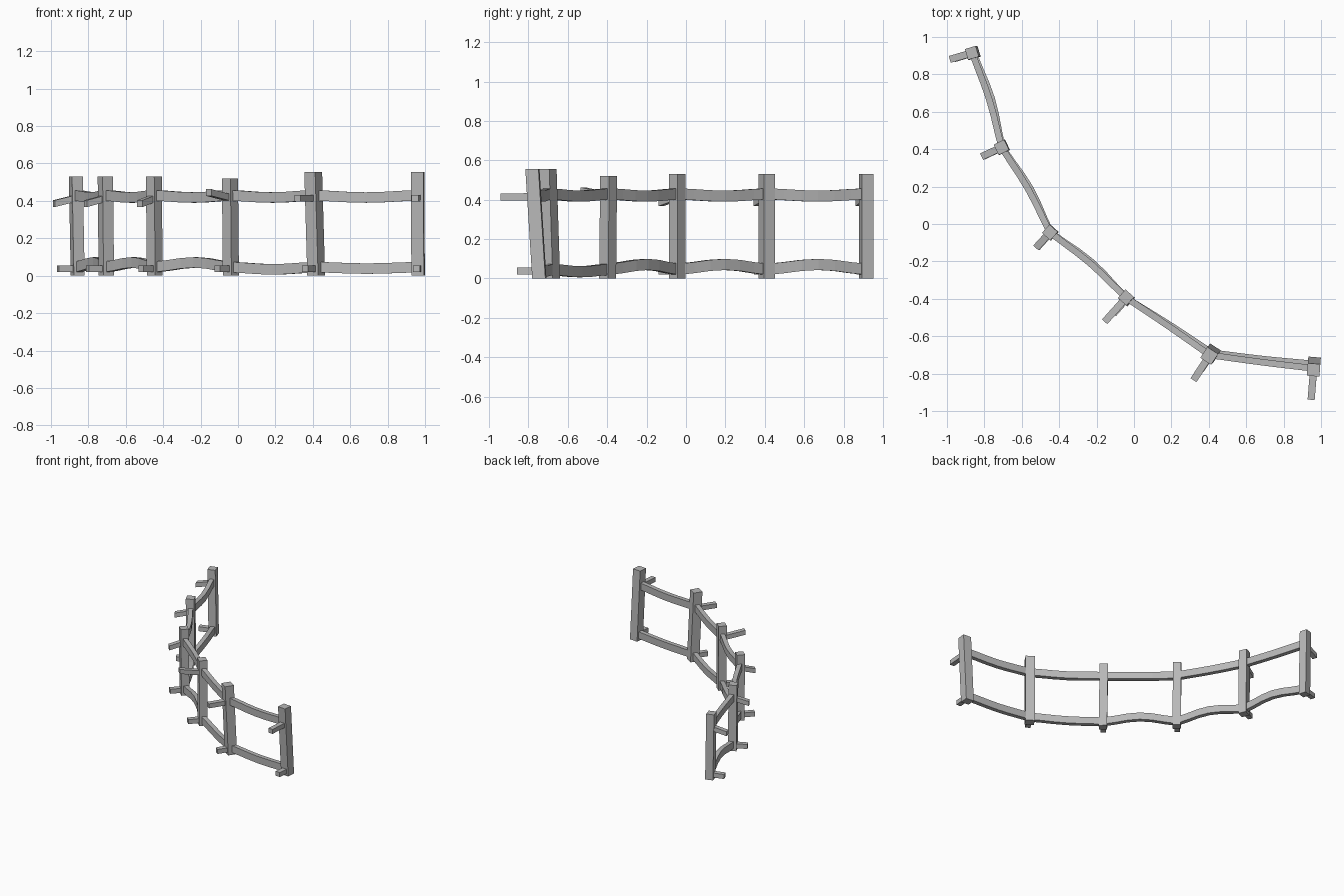
import bpy
import bmesh
from math import sin, pi
from mathutils import Vector

cube = bpy.data.objects.get("Cube")
if cube:
    bpy.data.objects.remove(cube, do_unlink=True)

grey = bpy.data.materials.new("weathered grey wood")
grey.use_nodes = True
grey.diffuse_color = (0.48, 0.48, 0.48, 1)
grey.node_tree.nodes["Principled BSDF"].inputs["Base Color"].default_value = (0.48, 0.48, 0.48, 1)

UP = Vector((0, 0, 1))


def beam(name, path, side, rise, width, height):
    """Sweep a rectangle, spanned by side and rise, along a path."""
    bm = bmesh.new()
    rings = []
    for p in path:
        rings.append([bm.verts.new(p + side * (a * width / 2) + rise * (b * height / 2))
                      for a, b in ((-1, -1), (1, -1), (1, 1), (-1, 1))])
    for r, s in zip(rings, rings[1:]):
        for i in range(4):
            j = (i + 1) % 4
            bm.faces.new((r[i], r[j], s[j], s[i]))
    bm.faces.new(rings[0][::-1])
    bm.faces.new(rings[-1])
    bmesh.ops.recalc_face_normals(bm, faces=bm.faces)
    mesh = bpy.data.meshes.new(name)
    bm.to_mesh(mesh)
    bm.free()
    mesh.materials.append(grey)
    bpy.context.collection.objects.link(bpy.data.objects.new(name, mesh))


# Each post: top centre, foot offset, thickness, then the upper peg's tip
posts = [
    ((-0.867, 0.915, 0.53), (0.01, 0), 0.06, (-0.985, 0.88, 0.385)),
    ((-0.709, 0.41, 0.53), (0.005, 0), 0.062, (-0.815, 0.36, 0.385)),
    ((-0.45, -0.045, 0.53), (0.005, 0), 0.06, (-0.525, -0.128, 0.385)),
    ((-0.043, -0.393, 0.52), (0.005, -0.005), 0.061, (-0.157, -0.523, 0.445)),
    ((0.402, -0.705, 0.555), (0.016, 0.018), 0.069, (0.318, -0.835, 0.414)),
    ((0.96, -0.78, 0.555), (0.003, 0.035), 0.067, (0.947, -0.94, 0.414)),
]


def on_post(post, z):
    """Centre of a leaning post at height z."""
    top, lean = Vector(post[0]), Vector((*post[1], 0))
    p = top + lean * (1 - z / top.z)
    p.z = z
    return p


# Posts with an upper and a lower peg
for i, post in enumerate(posts):
    top, tip = Vector(post[0]), Vector(post[3])
    out = tip - top
    out.z = 0
    out.normalize()
    side = out.cross(UP)
    foot = on_post(post, 0)
    beam(f"post_{i + 1}", [foot, top], side, out, post[2], post[2])
    beam(f"upper_peg_{i + 1}", [on_post(post, 0.415), tip], side, UP, 0.038, 0.036)
    low = on_post(post, 0.037)
    beam(f"lower_peg_{i + 1}", [low, low + out * 0.11], side, UP, 0.038, 0.036)

# Bent rails: sideways bulge and vertical bow of the lower rail per bay
bays = [(0.022, 0.025), (0.022, 0.025), (0.024, 0.025), (0.004, -0.012), (-0.004, -0.008)]
for i, (bulge, bow) in enumerate(bays):
    for name, z, swing, lift in (("upper_rail", 0.43, bulge * 0.6, -0.012),
                                 ("lower_rail", 0.046, bulge, bow)):
        a, b = on_post(posts[i], z), on_post(posts[i + 1], z)
        back = UP.cross(b - a).normalized()
        path = [a.lerp(b, k / 6) + (back * swing + UP * lift) * sin(pi * k / 6) ** 1.5
                for k in range(7)]
        beam(f"{name}_{i + 1}", path, back, UP, 0.034, 0.056)
